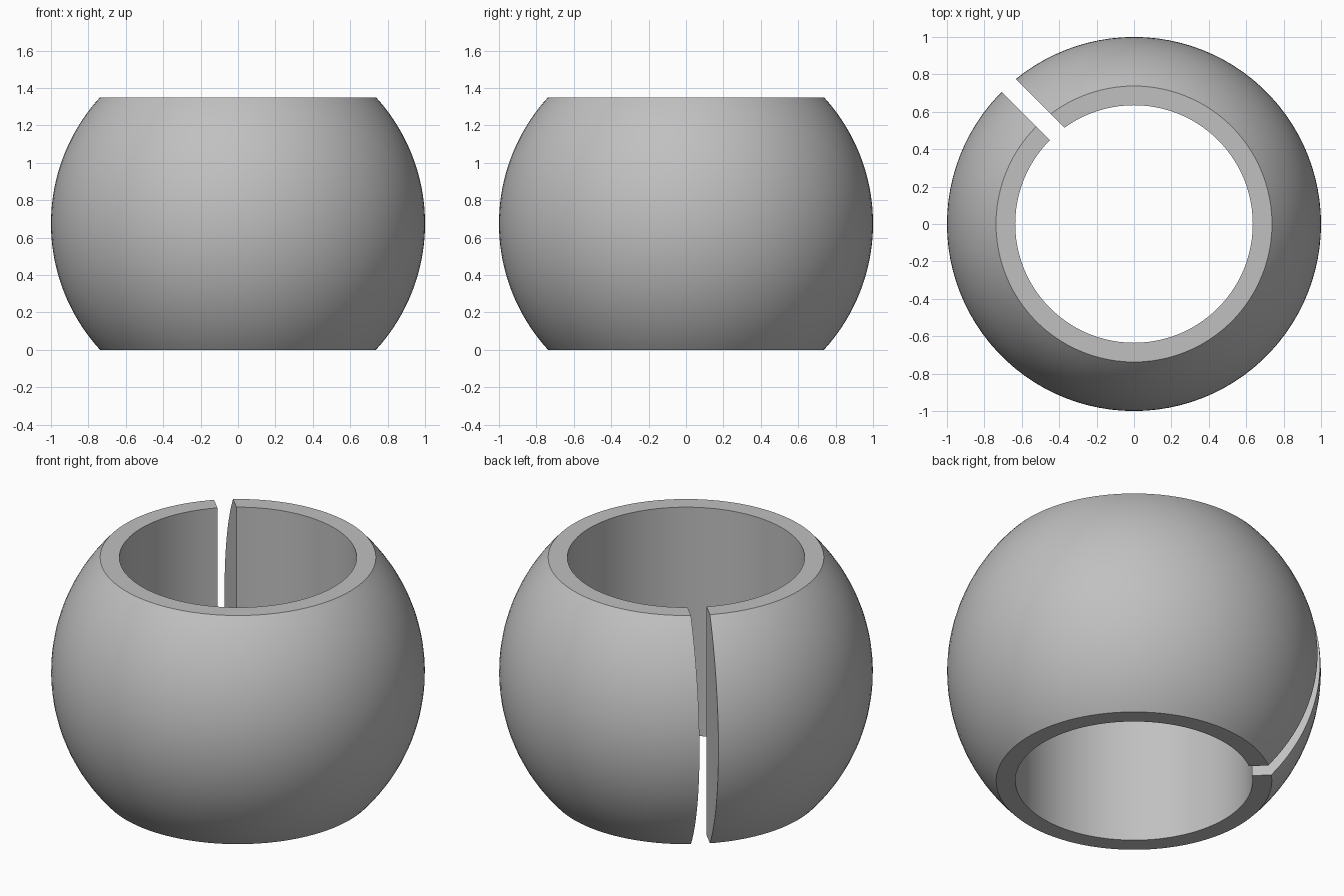
import bpy
import bmesh
import math
from mathutils import Matrix

HEIGHT = 1.35
MID = HEIGHT / 2
BORE = 0.635
SLOT = 0.102
STEPS = 100
ARC = 40

if "Cube" in bpy.data.objects:
    bpy.data.objects.remove(bpy.data.objects["Cube"], do_unlink=True)

# Plain grey material
grey = bpy.data.materials.new("plain_grey")
grey.use_nodes = True
colour = (0.53, 0.53, 0.53, 1)
grey.diffuse_color = colour
grey.node_tree.nodes["Principled BSDF"].inputs["Base Color"].default_value = colour


def make_object(name, bm):
    bmesh.ops.recalc_face_normals(bm, faces=bm.faces)
    mesh = bpy.data.meshes.new(name)
    bm.to_mesh(mesh)
    bm.free()
    mesh.materials.append(grey)
    obj = bpy.data.objects.new(name, mesh)
    bpy.context.collection.objects.link(obj)
    return obj


# Ring: truncated sphere profile with a straight bore, turned about z
limit = math.asin(MID)
angles = [limit * (2 * i / ARC - 1) for i in range(ARC + 1)]
profile = [(math.cos(a), MID + math.sin(a)) for a in angles]
profile += [(BORE, HEIGHT), (BORE, 0)]
bm = bmesh.new()
verts = [bm.verts.new((r, 0, z)) for r, z in profile]
edges = [bm.edges.new((v, verts[i - 1])) for i, v in enumerate(verts)]
bmesh.ops.spin(bm, geom=verts + edges, cent=(0, 0, 0), axis=(0, 0, 1),
               angle=math.tau, steps=STEPS)
bmesh.ops.remove_doubles(bm, verts=bm.verts, dist=0.0001)
ring = make_object("split_ring", bm)

# Slot cutter: one wall lies on the diagonal through the axis
bm = bmesh.new()
bmesh.ops.create_cube(bm, size=1)
bmesh.ops.scale(bm, vec=(1, SLOT, 2), verts=bm.verts)
bmesh.ops.translate(bm, vec=(0.8, -SLOT / 2, MID), verts=bm.verts)
bmesh.ops.transform(bm, matrix=Matrix.Rotation(math.radians(135), 4, "Z"),
                    verts=bm.verts)
cutter = make_object("slot_cutter", bm)
cutter.hide_render = True

# Cut the slot, then drop the cutter
cut = ring.modifiers.new("slot", "BOOLEAN")
cut.operation = "DIFFERENCE"
cut.solver = "EXACT"
cut.object = cutter
bpy.ops.object.select_all(action="DESELECT")
ring.select_set(True)
bpy.context.view_layer.objects.active = ring
bpy.ops.object.modifier_apply(modifier=cut.name)
bpy.data.objects.remove(cutter, do_unlink=True)

bpy.ops.object.shade_smooth_by_angle(angle=math.radians(30))
